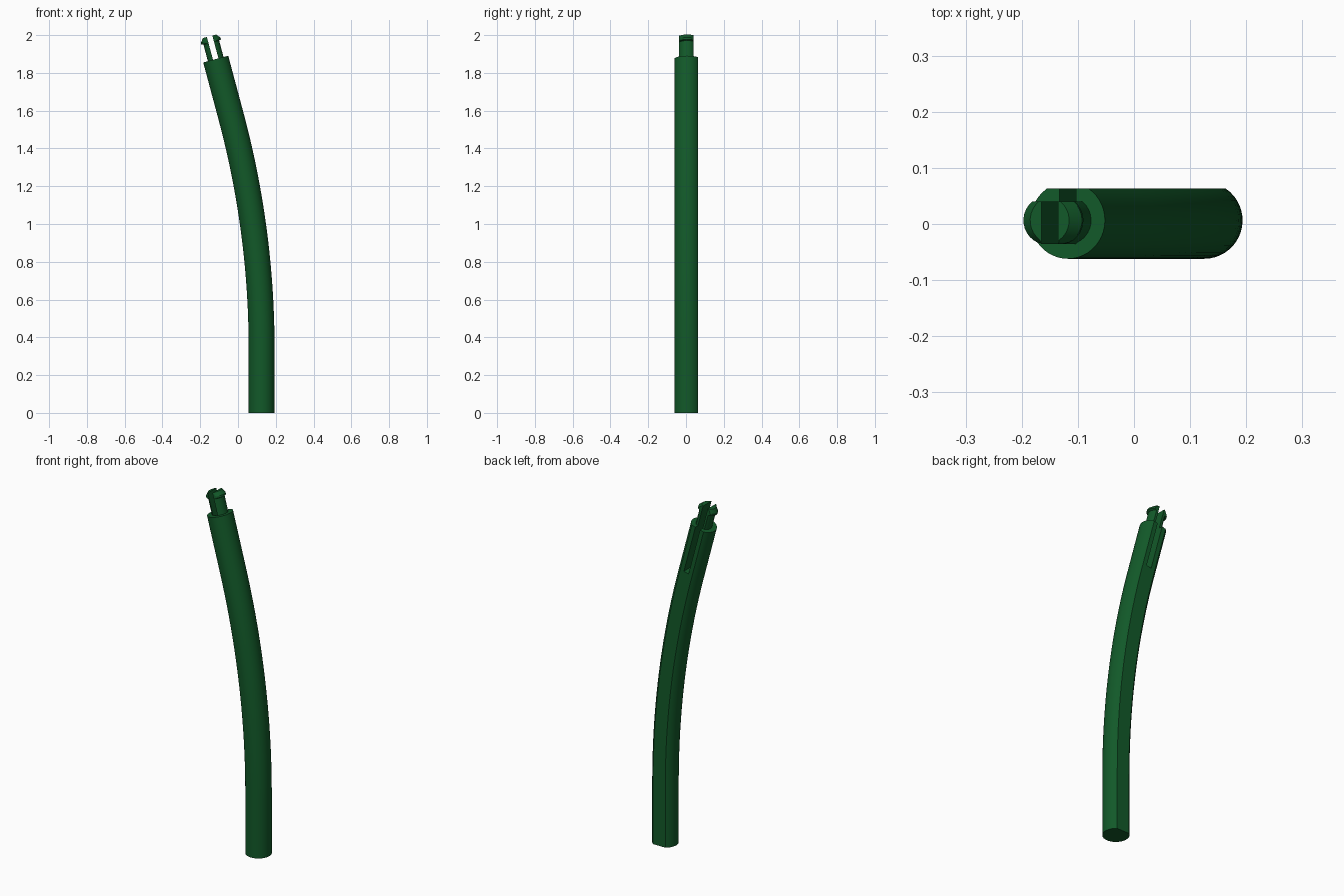
import bpy, bmesh
from math import radians, sin, cos, asin, pi
from mathutils import Vector

cube = bpy.data.objects.get("Cube")
if cube:
    bpy.data.objects.remove(cube, do_unlink=True)

GREEN = (0.006, 0.10, 0.022, 1)
mat = bpy.data.materials.new("dark green")
mat.use_nodes = True
mat.diffuse_color = GREEN
mat.node_tree.nodes["Principled BSDF"].inputs["Base Color"].default_value = GREEN

TILT = radians(15)
BASE_X, MID_Y = 0.125, 0.0065
BEND_START, BEND_R, STRAIGHT = 0.34, 4.757, 0.3125
RADIUS, FLAT = 0.0685, 0.0567
GAP = 0.015


def place(origin, angle, v, y, u=0.0):
    """Point at v across, y deep and u along an axis leaning by angle."""
    return Vector((origin[0] + v * cos(angle) - u * sin(angle), y,
                   origin[1] + v * sin(angle) + u * cos(angle)))


def loft(name, rings):
    """Closed solid through a list of equal-sized rings of points."""
    bm = bmesh.new()
    loops = [[bm.verts.new(p) for p in ring] for ring in rings]
    n = len(loops[0])
    for a, b in zip(loops, loops[1:]):
        for i in range(n):
            j = (i + 1) % n
            bm.faces.new((a[i], a[j], b[j], b[i]))
    bm.faces.new(loops[0])
    bm.faces.new(loops[-1])
    bmesh.ops.recalc_face_normals(bm, faces=bm.faces)
    mesh = bpy.data.meshes.new(name)
    bm.to_mesh(mesh)
    bm.free()
    mesh.materials.append(mat)
    obj = bpy.data.objects.new(name, mesh)
    bpy.context.collection.objects.link(obj)
    return obj


def select(obj):
    bpy.ops.object.select_all(action='DESELECT')
    obj.select_set(True)
    bpy.context.view_layer.objects.active = obj


# Stem path: upright foot, gentle bend, straight upper end
frames = [((BASE_X, 0), 0)]
STEPS = 20
for i in range(STEPS + 1):
    a = TILT * i / STEPS
    frames.append(((BASE_X - BEND_R * (1 - cos(a)), BEND_START + BEND_R * sin(a)), a))
bend_end = frames[-1][0]
tip = (bend_end[0] - STRAIGHT * sin(TILT), bend_end[1] + STRAIGHT * cos(TILT))
frames.append((tip, TILT))

# Stem: round section with a flat back
edge = asin(FLAT / RADIUS)
SIDES = 36
angles = [pi - edge + (pi + 2 * edge) * i / SIDES for i in range(SIDES + 1)]
stem = loft("stem", [[place(o, t, RADIUS * cos(a), MID_Y + RADIUS * sin(a)) for a in angles]
                     for o, t in frames])

# Slot down the back of the upper end
corners = [(-GAP, -0.034), (GAP, -0.034), (GAP, 0.1), (-GAP, 0.1)]
cutter = loft("slot_cutter", [[place(tip, TILT, v, y, u) for v, y in corners]
                              for u in (-0.28, 0.05)])
cutter.hide_render = True
select(stem)
cut = stem.modifiers.new("slot", 'BOOLEAN')
cut.operation = 'DIFFERENCE'
cut.solver = 'EXACT'
cut.object = cutter
bpy.ops.object.modifier_apply(modifier=cut.name)
bpy.data.objects.remove(cutter, do_unlink=True)

# Snap prongs: half-round stalks with outward hooks (along, outward shift)
CLIP_R, CLIP_BACK = 0.043, 0.04
profile = [(-0.02, 0), (0.090, 0), (0.094, 0.011), (0.104, 0.011), (0.125, -0.007)]


def prong(name, side):
    start = -asin((MID_Y - -0.036) / CLIP_R) + 0.25
    stop = asin((CLIP_BACK - MID_Y) / CLIP_R)
    arc = [start + (stop - start) * i / 10 for i in range(11)]
    rings = []
    for u, shift in profile:
        ring = [(GAP, -0.036)]
        ring += [(max(CLIP_R * cos(a) + shift, GAP + 0.002), MID_Y + CLIP_R * sin(a)) for a in arc]
        ring += [(GAP, CLIP_BACK)]
        rings.append([place(tip, TILT, side * v, y, u) for v, y in ring])
    return loft(name, rings)


parts = [stem, prong("left_prong", 1), prong("right_prong", -1)]
for obj in parts:
    select(obj)
    bpy.ops.object.shade_smooth_by_angle(angle=radians(25))
